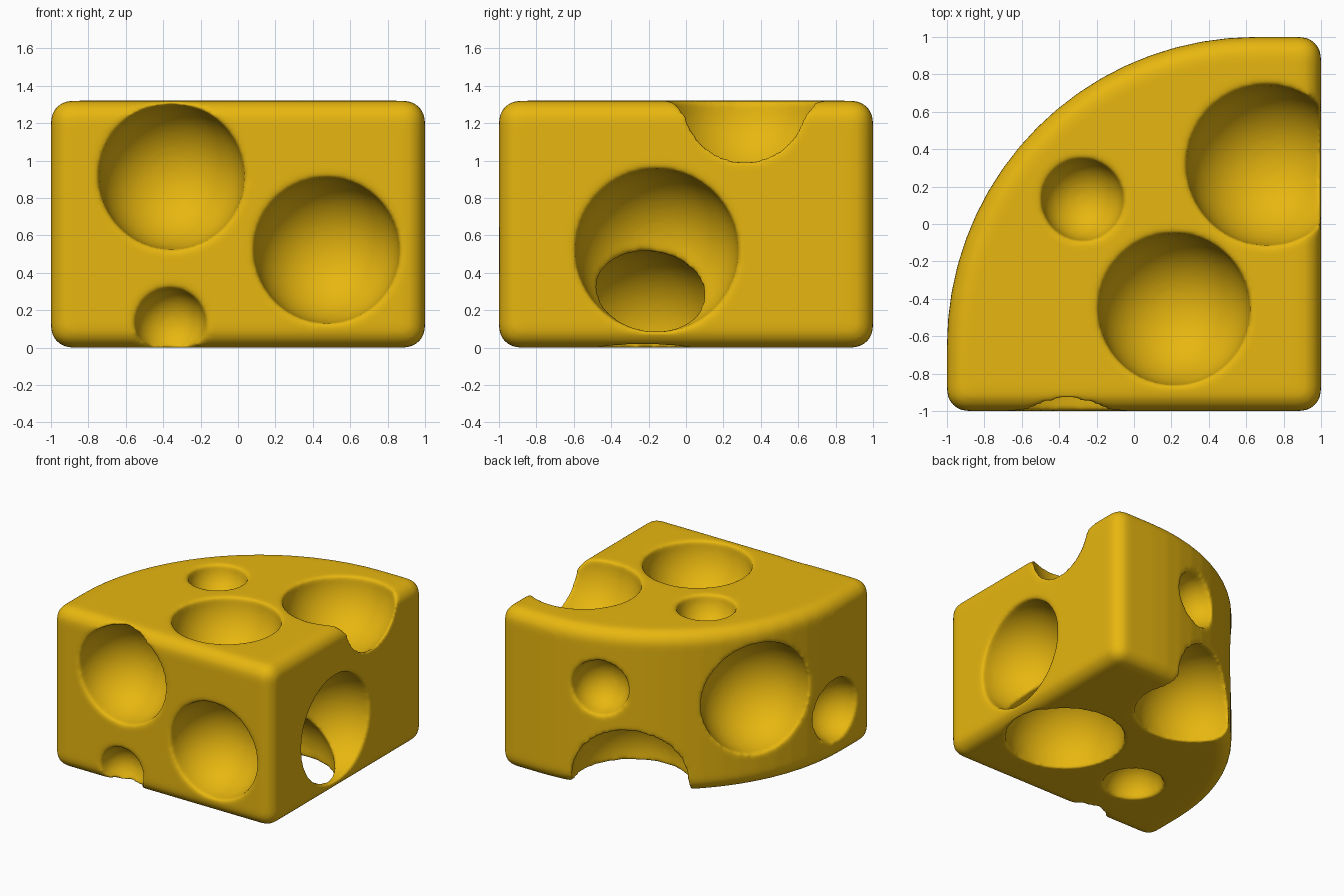
import bpy, bmesh
from math import cos, sin, radians

if "Cube" in bpy.data.objects:
    bpy.data.objects.remove(bpy.data.objects["Cube"])

HEIGHT = 1.32

# Yellow cheese colour
mat = bpy.data.materials.new("cheese_yellow")
mat.diffuse_color = (0.8, 0.47, 0.005, 1)
mat.use_nodes = True
mat.node_tree.nodes["Principled BSDF"].inputs["Base Color"].default_value = mat.diffuse_color

# Wedge outline: two straight cut sides and a rounded rind
outline = [(-1, -1), (1, -1), (1, 1)]
for i in range(19):
    a = radians(90 + 5 * i)
    outline.append((0.65 + 1.65 * cos(a), -0.65 + 1.65 * sin(a)))

# Extruded block
bm = bmesh.new()
base = bm.faces.new([bm.verts.new((x, y, 0)) for x, y in outline])
top = bmesh.ops.extrude_face_region(bm, geom=[base])["geom"]
bmesh.ops.translate(bm, vec=(0, 0, HEIGHT),
                    verts=[v for v in top if isinstance(v, bmesh.types.BMVert)])
bmesh.ops.recalc_face_normals(bm, faces=bm.faces)
mesh = bpy.data.meshes.new("cheese_wedge")
bm.to_mesh(mesh)
bm.free()
cheese = bpy.data.objects.new("cheese_wedge", mesh)
bpy.context.collection.objects.link(cheese)
mesh.materials.append(mat)


def apply(mod):
    bpy.ops.object.select_all(action="DESELECT")
    bpy.context.view_layer.objects.active = cheese
    cheese.select_set(True)
    bpy.ops.object.modifier_apply(modifier=mod.name)


# Soft rounded edges
bevel = cheese.modifiers.new("round_edges", "BEVEL")
bevel.width, bevel.segments = 0.11, 5
bevel.limit_method, bevel.angle_limit = "ANGLE", radians(40)
apply(bevel)

# Round holes: x, y, z, radius
holes = [
    (-0.355, -0.995, 0.915, 0.39), (0.475, -1, 0.52, 0.39), (-0.36, -1, 0.13, 0.19),  # front
    (1, -0.155, 0.52, 0.436),                                                     # right
    (0.71, 0.315, HEIGHT, 0.43), (-0.275, 0.13, HEIGHT, 0.22),                    # top
    (0.215, -0.455, HEIGHT, 0.407),
    (0.49, -0.225, 0.07, 0.45), (-0.345, -0.42, 0, 0.225),                        # bottom
    (0.145, 0.905, 0.84, 0.22), (-0.775, 0.165, 0.715, 0.448),                    # rind
    (0, 0.70, 0.08, 0.448), (-0.99, -0.54, 0.41, 0.25),
]
for x, y, z, r in holes:
    bpy.ops.mesh.primitive_uv_sphere_add(segments=48, ring_count=24, radius=r,
                                         location=(x, y, z), rotation=(0.3, 0.2, 0.1))
    cutter = bpy.context.object
    cutter.name = "hole_cutter"
    cutter.hide_render = True
    cutter.data.materials.append(mat)
    cut = cheese.modifiers.new("hole", "BOOLEAN")
    cut.operation, cut.solver, cut.object = "DIFFERENCE", "EXACT", cutter
    apply(cut)
    bpy.data.objects.remove(cutter)

# Slightly melted hole rims
remesh = cheese.modifiers.new("even_mesh", "REMESH")
remesh.mode, remesh.voxel_size = "VOXEL", 0.016
apply(remesh)
soften = cheese.modifiers.new("soft_rims", "SMOOTH")
soften.factor, soften.iterations = 0.5, 11
apply(soften)
bpy.ops.object.shade_smooth()
